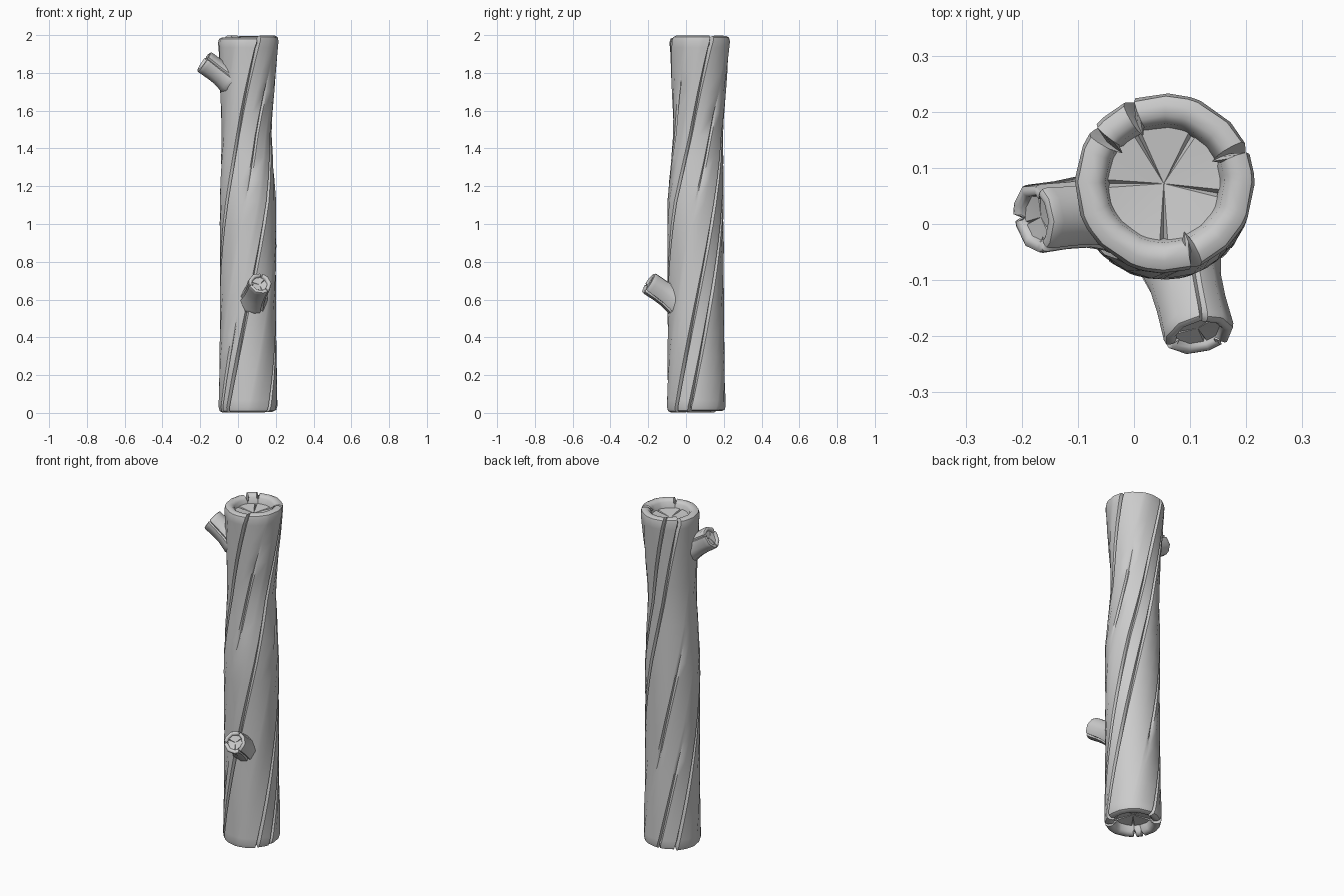
import bpy, bmesh, math, random
from mathutils import Vector, Matrix

random.seed(4)
if "Cube" in bpy.data.objects:
    bpy.data.objects.remove(bpy.data.objects["Cube"])

grey = bpy.data.materials.new("bark_grey")
grey.use_nodes = True
COLOUR = (0.6, 0.6, 0.6, 1)
grey.diffuse_color = COLOUR
grey.node_tree.nodes["Principled BSDF"].inputs["Base Color"].default_value = COLOUR


def finish(name, bm, matrix, angle):
    bmesh.ops.recalc_face_normals(bm, faces=bm.faces)
    mesh = bpy.data.meshes.new(name)
    bm.to_mesh(mesh)
    bm.free()
    mesh.transform(matrix)
    mesh.materials.append(grey)
    obj = bpy.data.objects.new(name, mesh)
    bpy.context.collection.objects.link(obj)
    bpy.ops.object.select_all(action='DESELECT')
    obj.select_set(True)
    bpy.context.view_layer.objects.active = obj
    bpy.ops.object.shade_smooth_by_angle(angle=math.radians(angle))
    return obj


def lerp_station(stations, z):
    for a, b in zip(stations, stations[1:]):
        if z <= b[0]:
            break
    t = min(max((z - a[0]) / (b[0] - a[0]), 0), 1)
    return [p + (q - p) * t for p, q in zip(a[1:], b[1:])]


def gap(a, b):
    return abs((a - b + 180) % 360 - 180)


def bark(name, stations, splits, cracks, sides, twist, lip, levels, matrix):
    """Twisted hollow-ended tube; splits run the full length, cracks are (angle, low, high)."""
    bottom, top = stations[0][0], stations[-1][0]
    width = 60 / sides
    grooves = [(s, bottom, top) for s in splits] + cracks
    columns = [(g[0] + d * width, g if d == 0 else None) for g in grooves for d in (-1, 0, 1)]
    for i in range(sides):
        a = i * 360 / sides
        if all(gap(a, g[0]) > width * 1.8 for g in grooves):
            columns.append((a, None))
    columns.sort(key=lambda c: c[0] % 360)

    # Each plank between splits gets its own end heights
    ordered = sorted(s % 360 for s in splits)
    drop = [(random.uniform(0, lip * 0.6), random.uniform(0, lip * 0.5)) for _ in ordered]

    # Rows: height, radius factor, end marker (-1 bottom, 1 top)
    rim = [(2.4, 0.62), (0.7, 0.66), (0.1, 0.74), (0, 0.86), (0.35, 0.96), (1.3, 1.0)]
    rows = [(bottom + d * lip, f, -1) for d, f in rim]
    low, high = bottom + 3 * lip, top - 3 * lip
    rows += [(low + (high - low) * i / levels, 1.0, 0) for i in range(levels + 1)]
    rows += [(top - d * lip, f, 1) for d, f in reversed(rim)]

    bm = bmesh.new()
    grid = []
    for z, factor, end in rows:
        cx, cy, radius = lerp_station(stations, z)
        ring = []
        for a, groove in columns:
            plank = sum(a % 360 >= s for s in ordered) % len(ordered)
            r, h = radius * factor, z
            if end == 1:
                h -= drop[plank][0]
            elif end == -1:
                h += drop[plank][1]
            if groove and groove[1] - 0.01 <= z <= groove[2] + 0.01:
                full = groove[2] - groove[1] >= top - bottom
                middle = 1 - 0.5 * math.sin(math.pi * (z - bottom) / (top - bottom))
                if factor > 0.7:
                    r -= radius * (0.17 * middle if full else 0.07)
                h -= end * lip * 0.7
            t = math.radians(a + twist * (z - top))
            ring.append(bm.verts.new((cx + r * math.cos(t), cy + r * math.sin(t), h)))
        grid.append(ring)
    n = len(columns)
    for lower, upper in zip(grid, grid[1:]):
        for i in range(n):
            j = (i + 1) % n
            bm.faces.new((lower[i], lower[j], upper[j], upper[i]))
    return finish(name, bm, matrix, 42)


def end_grain(name, centre, radius, splits, side, matrix):
    """Cut wood disc, with V-shaped radial cracks."""
    bm = bmesh.new()
    x, y, z = centre
    hub = bm.verts.new((x, y, z - side * radius * 0.12))
    ring = []
    splits = sorted(splits)
    for a, b in zip(splits, splits[1:] + [splits[0] + 360]):
        steps = max(2, round((b - a) / 25))
        inner = [a + 4 + (b - a - 8) * i / steps for i in range(steps + 1)]
        for k, angle in enumerate([a] + inner):
            t = math.radians(angle)
            depth = radius * 0.16 if k == 0 else 0
            ring.append(bm.verts.new((x + radius * math.cos(t), y + radius * math.sin(t), z - side * depth)))
    for i, v in enumerate(ring):
        bm.faces.new((hub, v, ring[(i + 1) % len(ring)]))
    obj = finish(name, bm, matrix, 25)
    # Make the disc face out of the log
    axis = (matrix.to_3x3() @ Vector((0, 0, side))).normalized()
    if obj.data.polygons[1].normal.dot(axis) < 0:
        obj.data.flip_normals()


# Trunk: (height, centre x, centre y, radius)
trunk = [(0, 0.053, 0.055, 0.156), (0.5, 0.053, 0.052, 0.149), (1.1, 0.053, 0.05, 0.15),
         (1.5, 0.045, 0.065, 0.131), (2, 0.055, 0.073, 0.162)]
still = Matrix.Identity(4)
bark("trunk_bark", trunk, [25, 115, 145, 292],
     [(336, 1.15, 1.7), (72, 1.15, 1.65), (5, 0.0, 0.5), (210, 0.5, 1.2), (255, 0.0, 0.6)],
     16, 80, 0.022, 16, still)
end_grain("trunk_top_wood", (0.053, 0.072, 1.95), 0.108, [60, 118, 180, 270, 350], 1, still)
end_grain("trunk_bottom_wood", (0.053, 0.055, 0.05), 0.108, [20, 95, 160, 230, 300], -1, still)

# Sawn branch stubs: name, base, tip, bark splits
stubs = [("upper_branch", (-0.03, 0.03, 1.755), (-0.183, 0.01, 1.862), [20, 150, 265]),
         ("lower_branch", (0.075, -0.04, 0.585), (0.118, -0.203, 0.69), [75, 190, 310])]
for name, base, tip, splits in stubs:
    base, tip = Vector(base), Vector(tip)
    axis = tip - base
    length = axis.length
    place = Matrix.Translation(base) @ axis.to_track_quat('Z', 'Y').to_matrix().to_4x4()
    profile = [(0, 0, 0, 0.082), (length * 0.45, 0, 0, 0.062), (length, 0, 0, 0.064)]
    bark(name + "_bark", profile, splits, [], 9, 60, 0.009, 3, place)
    end_grain(name + "_wood", (0, 0, length - 0.016), 0.042, [40, 165, 280], 1, place)
